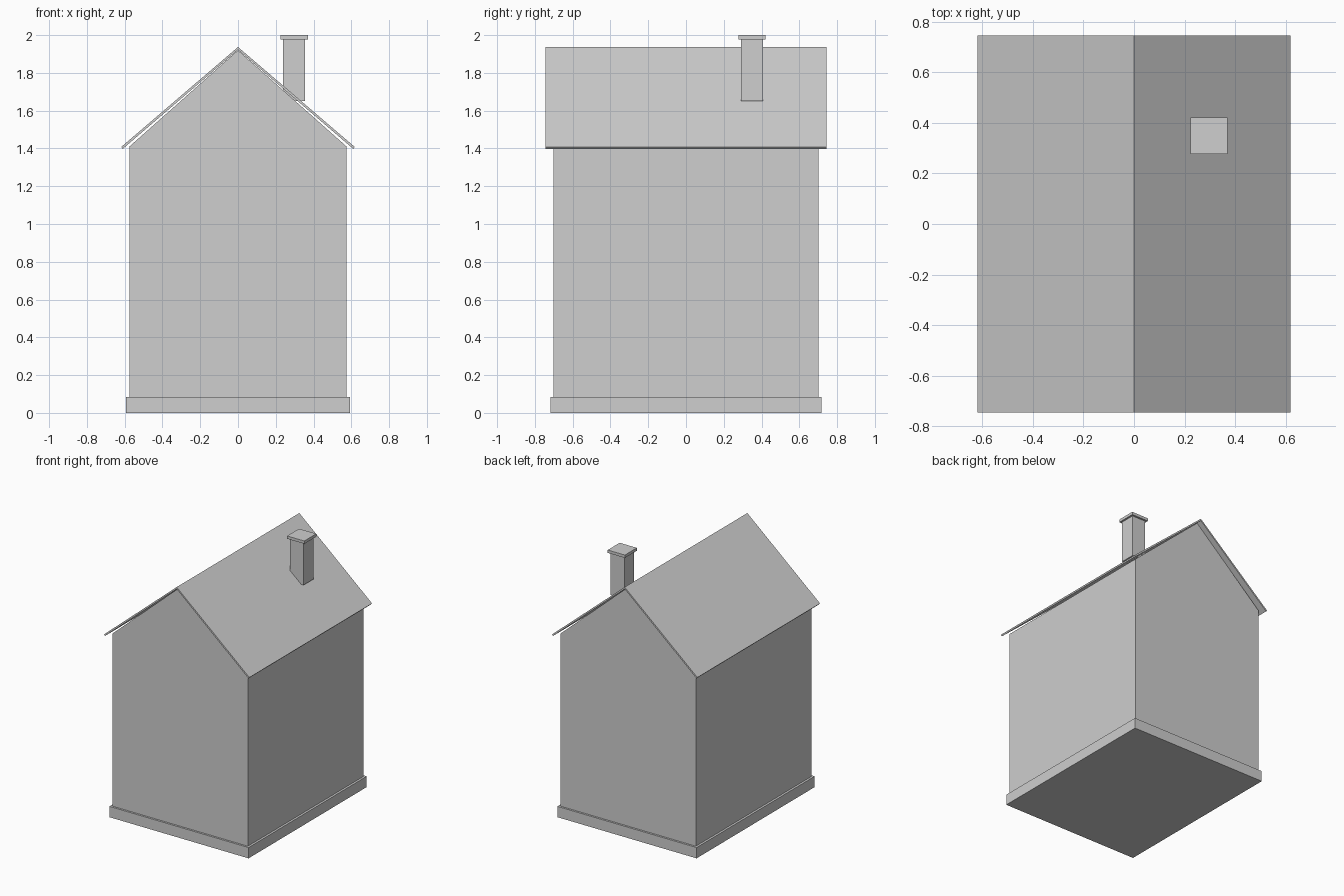
import bpy

if "Cube" in bpy.data.objects:
    bpy.data.objects.remove(bpy.data.objects["Cube"])

grey = bpy.data.materials.new("plain grey")
grey.diffuse_color = (0.62, 0.62, 0.62, 1)
grey.use_nodes = True
grey.node_tree.nodes["Principled BSDF"].inputs["Base Color"].default_value = grey.diffuse_color


def extrude_profile(name, profile, y0, y1):
    """Closed prism from an x-z outline, counter-clockwise seen from the front."""
    n = len(profile)
    verts = [(x, y, z) for y in (y0, y1) for x, z in profile]
    faces = [list(range(n)), list(range(2 * n - 1, n - 1, -1))]
    faces += [(i, i + n, (i + 1) % n + n, (i + 1) % n) for i in range(n)]
    mesh = bpy.data.meshes.new(name)
    mesh.from_pydata(verts, [], faces)
    mesh.materials.append(grey)
    obj = bpy.data.objects.new(name, mesh)
    bpy.context.collection.objects.link(obj)
    return obj


def box(name, x0, x1, y0, y1, z0, z1):
    return extrude_profile(name, [(x0, z0), (x1, z0), (x1, z1), (x0, z1)], y0, y1)


# Foundation and gabled walls
box("foundation", -0.592, 0.592, -0.717, 0.717, 0, 0.083)
extrude_profile("walls", [(-0.575, 0.083), (0.575, 0.083), (0.575, 1.41),
                          (0, 1.92), (-0.575, 1.41)], -0.702, 0.702)

# Thin folded roof with overhanging eaves
extrude_profile("roof", [(-0.61, 1.398), (0, 1.922), (0.61, 1.398),
                         (0.618, 1.408), (0, 1.937), (-0.618, 1.408)], -0.745, 0.745)

# Chimney and its cap
box("chimney", 0.239, 0.355, 0.291, 0.407, 1.652, 1.978)
box("chimney_cap", 0.224, 0.37, 0.277, 0.422, 1.978, 2.0)
